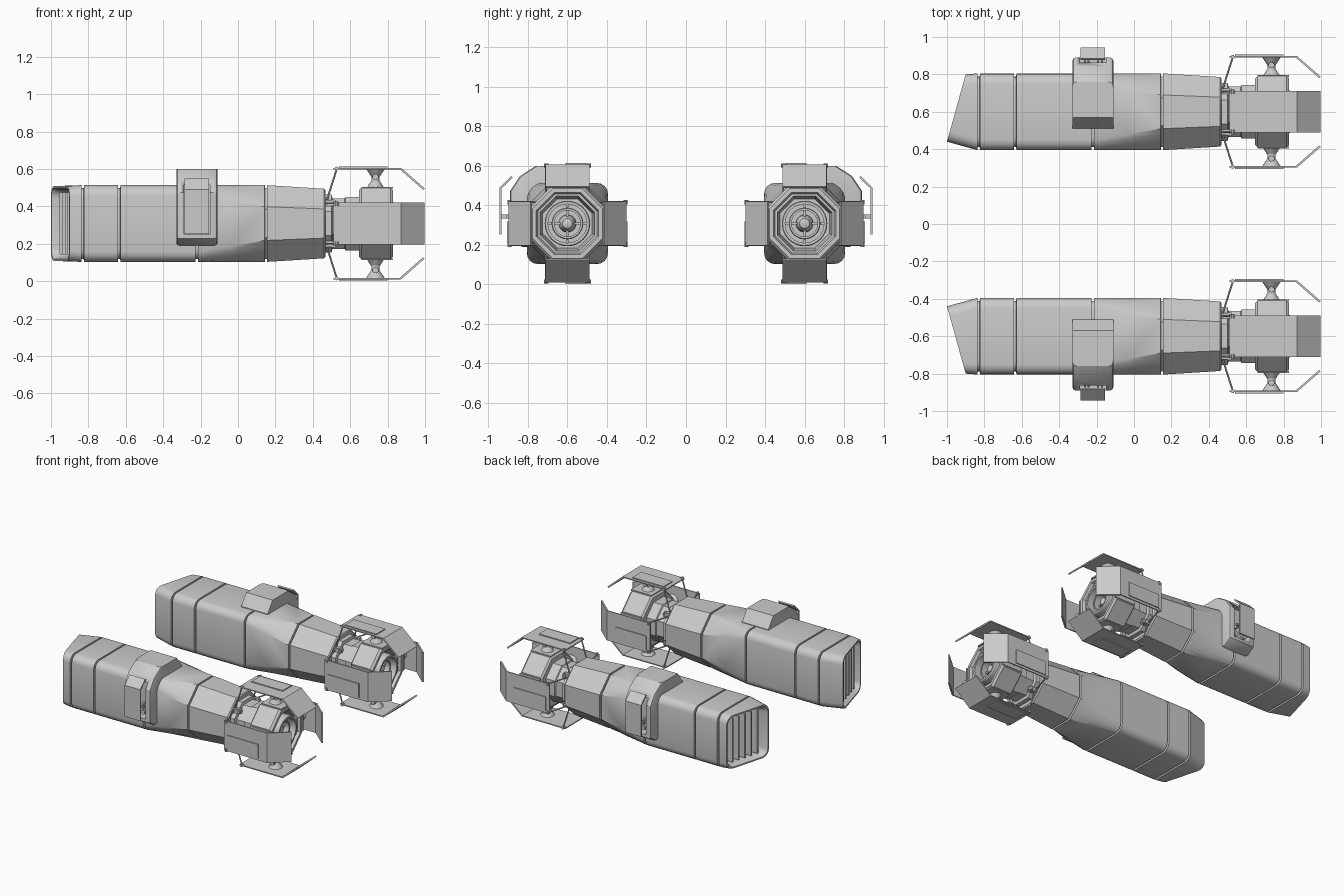
import bpy, bmesh, math
from mathutils import Matrix, Vector

if "Cube" in bpy.data.objects:
    bpy.data.objects.remove(bpy.data.objects["Cube"])

# Local pod frame: x along pod, y outward (u), z up (v); every part is mirrored across y = 0
POD = Matrix.Translation((0, 0.6, 0.308))


def part(name, bm, mat=Matrix(), angle=30, cutter=None, mirror=True):
    bmesh.ops.transform(bm, matrix=POD @ mat, verts=bm.verts)
    bmesh.ops.recalc_face_normals(bm, faces=bm.faces)
    me = bpy.data.meshes.new(name)
    bm.to_mesh(me)
    bm.free()
    ob = bpy.data.objects.new(name, me)
    bpy.context.collection.objects.link(ob)
    bpy.ops.object.select_all(action='DESELECT')
    ob.select_set(True)
    bpy.context.view_layer.objects.active = ob
    bpy.ops.object.shade_smooth_by_angle(angle=math.radians(angle))
    if cutter:
        b = ob.modifiers.new("recess", 'BOOLEAN')
        b.operation, b.object, b.solver = 'DIFFERENCE', cutter, 'EXACT'
    if mirror:
        m = ob.modifiers.new("other_pod", 'MIRROR')
        m.use_axis = (False, True, False)
        m.use_mirror_merge = False
    return ob


def ring(x, hu, hv, c, flat=0.0, cu=0.0, shear=0.0, n=4):
    """Box section with corner size c; flat 0 = round corner, 1 = straight chamfer."""
    pts = []
    for su, sv, a0 in ((1, 1, 0), (-1, 1, 90), (-1, -1, 180), (1, -1, 270)):
        centre = Vector((su * (hu - c), sv * (hv - c)))
        arc = [centre + c * Vector((math.cos(math.radians(a0 + 90 * i / n)),
                                    math.sin(math.radians(a0 + 90 * i / n)))) for i in range(n + 1)]
        for i, p in enumerate(arc):
            q = p.lerp(arc[0].lerp(arc[-1], i / n), flat)
            pts.append((x + shear * (q.x + cu), q.x + cu, q.y))
    return pts


def circle(x, r, n=32):
    return [(x, r * math.cos(2 * math.pi * i / n), r * math.sin(2 * math.pi * i / n)) for i in range(n)]


def loft(bm, rings, closed=False):
    loops = [[bm.verts.new(p) for p in r] for r in rings]
    n = len(loops[0])
    pairs = list(zip(loops, loops[1:])) + ([(loops[-1], loops[0])] if closed else [])
    for a, b in pairs:
        for i in range(n):
            bm.faces.new((a[i], a[(i + 1) % n], b[(i + 1) % n], b[i]))
    if not closed:
        bm.faces.new(loops[0])
        bm.faces.new(loops[-1])


def prism(bm, profile, axis, lo, hi):
    place = (lambda p, t: (t, p[0], p[1])) if axis == 'x' else (lambda p, t: (p[0], t, p[1]))
    loft(bm, [[place(p, t) for p in profile] for t in (lo, hi)])


def box(bm, x0, x1, y0, y1, z0, z1):
    prism(bm, [(y0, z0), (y1, z0), (y1, z1), (y0, z1)], 'x', x0, x1)


def rod(bm, a, b, r1, r2=None, n=10):
    a, b = Vector(a), Vector(b)
    d = b - a
    m = Matrix.Translation((a + b) / 2) @ d.to_track_quat('Z', 'Y').to_matrix().to_4x4()
    bmesh.ops.create_cone(bm, cap_ends=True, segments=n, radius1=r1, radius2=r2 or r1, depth=d.length, matrix=m)


# Hull: slanted hollow intake, panel grooves, box section turning into an octagon
def groove(x, h, c, flat=0.0):
    return [ring(x + dx, h - d, h - d, c, flat) for dx, d in
            ((-.007, 0), (-.006, .016), (.005, .016), (.006, 0))]


SH = .278
X0 = -1 + SH * .16
bm = bmesh.new()
rings = [ring(X0 + .12, .145, .165, .04, cu=.02, shear=SH),
         ring(X0 + .015, .163, .183, .05, cu=.02, shear=SH),
         ring(X0, .17, .19, .05, cu=.02, shear=SH),
         ring(X0, .18, .2, .055, cu=.02, shear=SH)]
rings += groove(-.83, .205, .055) + groove(-.635, .205, .055) + groove(-.22, .205, .055)
rings += [ring(-.03, .205, .205, .085, .5)]
rings += groove(.15, .205, .115, 1)
rings += [ring(.46, .186, .186, .108, 1), ring(.467, .178, .178, .104, 1)]
loft(bm, rings)
part("hull", bm)

# Intake louvres
bm = bmesh.new()
for i in range(5):
    u = -.09 + i * .053
    x = X0 + SH * u
    box(bm, x + .025, x + .14, u - .007, u + .007, -.165, .165)
part("intake_louvres", bm)

# Blister wrapping the outer top corner, with a recess on its outer face
bm = bmesh.new()
box(bm, -.29, -.15, .225, .36, -.058, .205)
cutter = part("recess_cutter", bm, mirror=False)
cutter.hide_render = True
cutter.hide_viewport = True
bm = bmesh.new()
prism(bm, [(-.09, .17), (-.09, .21), (-.03, .292), (.16, .292), (.24, .24), (.29, .165),
           (.29, -.08), (.23, -.118), (.16, -.118), (.16, .17)], 'x', -.33, -.11)
ends = [e for e in bm.edges if abs(e.verts[0].co.x - e.verts[1].co.x) < 1e-5
        and max(e.verts[0].co.y, e.verts[1].co.y) > .165]
bmesh.ops.bevel(bm, geom=ends, offset=.018, segments=2, profile=.5, affect='EDGES')
part("side_blister", bm, cutter=cutter)

# Stand-off plate and its fittings
bm = bmesh.new()
prism(bm, [(.333, -.055), (.343, -.055), (.343, .182), (.284, .24), (.277, .233), (.333, .178)],
      'x', -.285, -.155)
part("blister_plate", bm)
bm = bmesh.new()
for x in (-.26, -.19):
    box(bm, x, x + .015, .22, .338, .025, .045)
    rod(bm, (x + .008, .22, -.02), (x + .008, .275, -.02), .016)
rod(bm, (-.285, .3, .035), (-.155, .3, .035), .01)
part("plate_brackets", bm)

# Octagonal engine neck and nozzle ring
octo = lambda x, h: ring(x, h, h, h * .586, 1, n=1)
bm = bmesh.new()
loft(bm, [octo(x, h) for x, h in ((.46, .155), (.5, .155), (.505, .135), (.57, .135),
                                  (.575, .143), (.655, .143))])
part("engine_neck", bm)
bm = bmesh.new()
loft(bm, [octo(x, h) for x, h in ((.648, .13), (.648, .178), (.66, .19), (.815, .19), (.83, .178),
                                  (.83, .158), (.81, .15), (.81, .138), (.71, .125))])
part("nozzle_ring", bm)

# Concentric exhaust rings, centre plug and spokes
bm = bmesh.new()
for r0, r1, x in ((.098, .115, .835), (.066, .08, .80)):
    loft(bm, [circle(.70, r0), circle(x, r0), circle(x, r1 - .004), circle(x - .006, r1), circle(.70, r1)], True)
part("exhaust_rings", bm)
bm = bmesh.new()
loft(bm, [circle(.70, .045), circle(.755, .042), circle(.785, .025), circle(.79, .012)])
part("exhaust_plug", bm)
bm = bmesh.new()
for k in range(4):
    s = bmesh.new()
    box(s, .71, .765, -.006, .006, .03, .105)
    bmesh.ops.rotate(s, verts=s.verts, matrix=Matrix.Rotation(k * math.pi / 2, 3, 'X'))
    tmp = bpy.data.meshes.new("tmp")
    s.to_mesh(tmp)
    s.free()
    bm.from_mesh(tmp)
    bpy.data.meshes.remove(tmp)
part("exhaust_spokes", bm)

# Four steering vanes around the nozzle: plate, pad, pedestal and rods
for k, (side, sign) in enumerate((("top", -1), ("inner", -1), ("bottom", 1), ("outer", 1))):
    R = Matrix.Rotation(k * math.pi / 2, 4, 'X')
    bm = bmesh.new()
    prism(bm, [(.51, .29), (.865, .29), (.99, .18), (.998, .188), (.872, .298), (.51, .298)], 'y', -.112, .112)
    part(side + "_vane", bm, R)
    bm = bmesh.new()
    y0, y1 = sorted((sign * .095, -sign * .01))
    box(bm, .54, .80, y0, y1, .295, .305)
    part(side + "_vane_pad", bm, R)
    bm = bmesh.new()
    rod(bm, (.735, 0, .185), (.735, 0, .225), .05, .025, 16)
    rod(bm, (.735, 0, .215), (.735, 0, .262), .022, .022, 16)
    rod(bm, (.735, 0, .25), (.735, 0, .292), .022, .05, 16)
    rod(bm, (.735, -.045, .25), (.735, .045, .25), .016)
    box(bm, .66, .83, -.07, .07, .186, .196)
    part(side + "_vane_pedestal", bm, R)
    bm = bmesh.new()
    for s in (-1, 1):
        rod(bm, (.475, s * .108, .125), (.528, s * .108, .292), .005)
        rod(bm, (.528, s * .095, .294), (.528, s * .118, .294), .010)
        box(bm, .46, .505, s * .108 - .014, s * .108 + .014, .10, .125)
        rod(bm, (.51, s * .108 - .012, .112), (.51, s * .108 + .012, .112), .017)
    part(side + "_vane_rods", bm, R)
